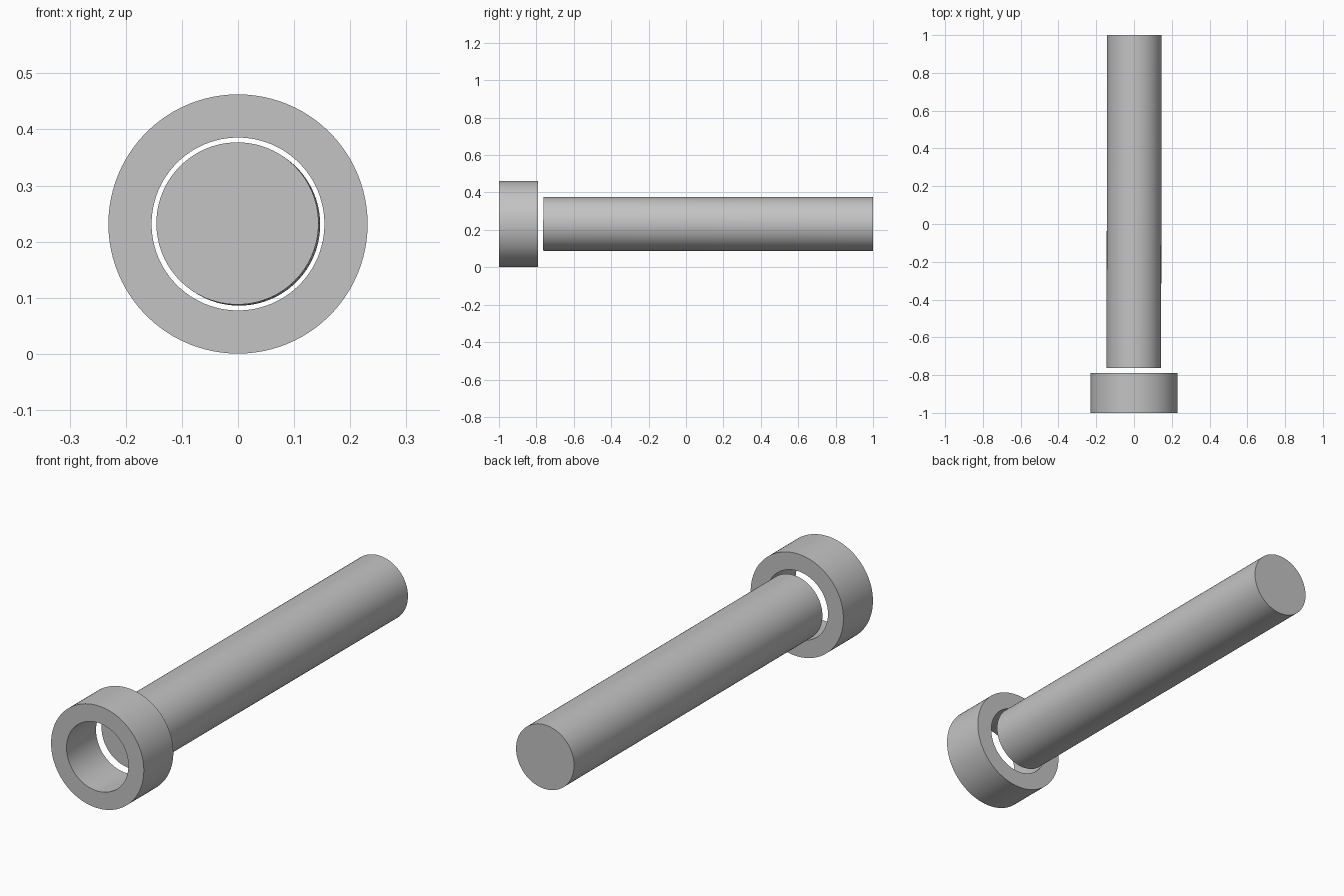
import bpy
import bmesh
import math
from mathutils import Vector

old = bpy.data.objects.get("Cube")
if old:
    bpy.data.objects.remove(old, do_unlink=True)

SIDES = 96
AXIS_Z = 0.2315

grey = bpy.data.materials.new("plain_grey")
grey.use_nodes = True
colour = (0.55, 0.55, 0.55, 1)
grey.diffuse_color = colour
grey.node_tree.nodes["Principled BSDF"].inputs["Base Color"].default_value = colour


def finish(name, bm):
    """Turn a bmesh into a smooth-sided object with crisp rims."""
    bmesh.ops.recalc_face_normals(bm, faces=bm.faces)
    mesh = bpy.data.meshes.new(name)
    bm.to_mesh(mesh)
    bm.free()
    mesh.materials.append(grey)
    obj = bpy.data.objects.new(name, mesh)
    bpy.context.collection.objects.link(obj)
    bpy.ops.object.select_all(action="DESELECT")
    obj.select_set(True)
    bpy.context.view_layer.objects.active = obj
    bpy.ops.object.shade_smooth_by_angle(angle=math.radians(30))
    return obj


def circle(bm, radius, y):
    return [bm.verts.new((radius * math.cos(a), y, AXIS_Z + radius * math.sin(a)))
            for a in (math.tau * i / SIDES for i in range(SIDES))]


# Collar: a rectangular section swept round the long axis, open through the middle
bm = bmesh.new()
section = [(0.231, -1.0), (0.231, -0.79), (0.154, -0.79), (0.154, -1.0)]
loops = [circle(bm, r, y) for r, y in section]
for a, b in zip(loops, loops[1:] + loops[:1]):
    for i in range(SIDES):
        j = (i + 1) % SIDES
        bm.faces.new((a[i], a[j], b[j], b[i]))
finish("collar", bm)

# Rod: a solid cylinder behind the collar, leaning very slightly
front = Vector((-0.001, -0.763, AXIS_Z + 0.001))
back = Vector((0.002, 1.0, AXIS_Z - 0.001))
bm = bmesh.new()
bmesh.ops.create_cone(bm, cap_ends=True, segments=SIDES, radius1=0.1445,
                      radius2=0.1445, depth=(back - front).length)
rod = finish("rod", bm)
rod.location = (front + back) / 2
rod.rotation_euler = (back - front).to_track_quat("Z", "Y").to_euler()
